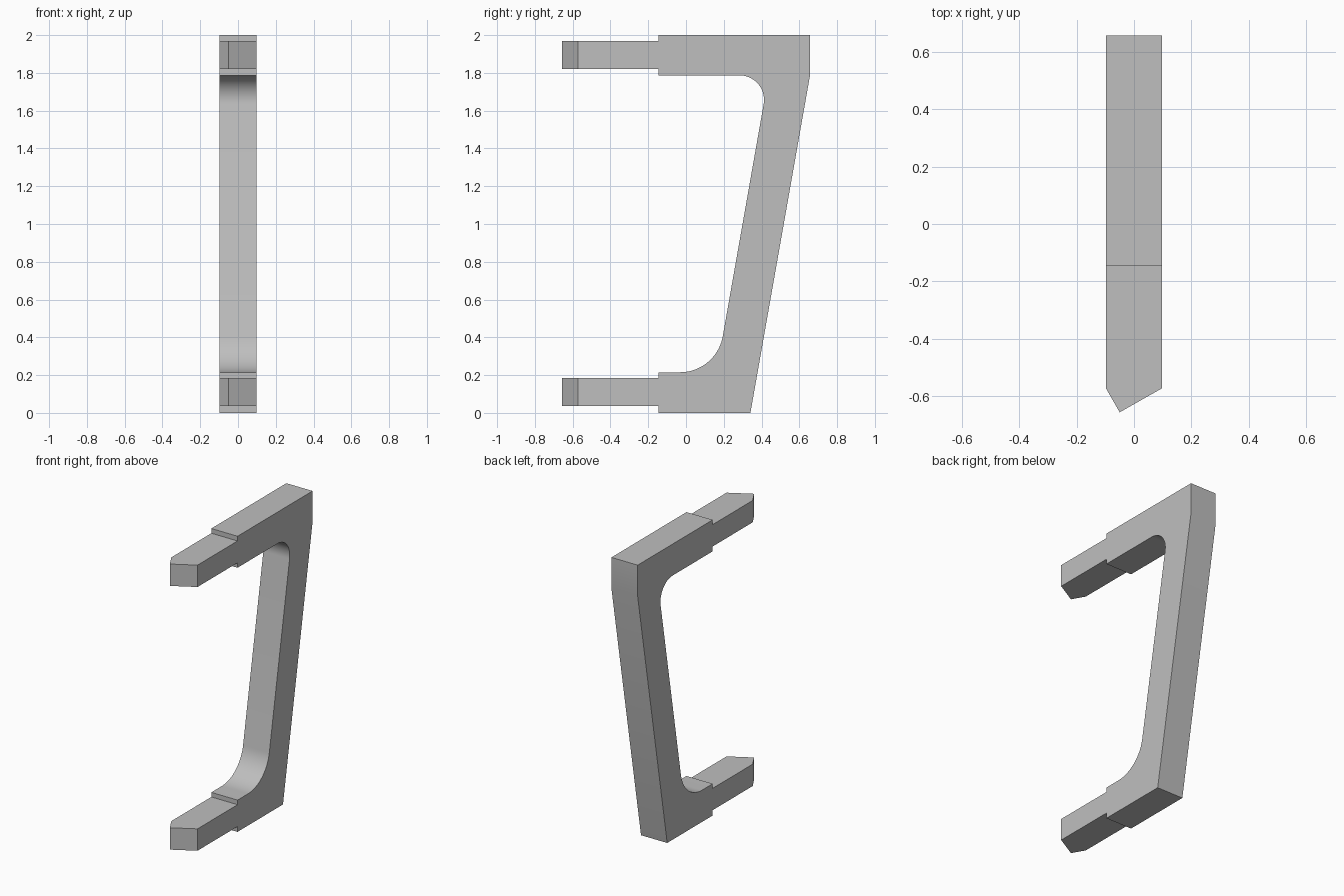
import bpy
import bmesh
import math
from mathutils import Vector

cube = bpy.data.objects.get("Cube")
if cube:
    bpy.data.objects.remove(cube, do_unlink=True)

HALF_WIDTH = 0.098
FRONT = -0.145

grey = bpy.data.materials.new("plain grey")
grey.use_nodes = True
colour = (0.52, 0.52, 0.52, 1)
grey.diffuse_color = colour
grey.node_tree.nodes["Principled BSDF"].inputs["Base Color"].default_value = colour


def fillet(before, corner, after, radius, steps=20):
    """Arc points that round the corner between two straight edges."""
    c = Vector(corner)
    u = (Vector(before) - c).normalized()
    v = (Vector(after) - c).normalized()
    half = u.angle(v) / 2
    centre = c + (u + v).normalized() * radius / math.sin(half)
    start = c + u * radius / math.tan(half) - centre
    end = c + v * radius / math.tan(half) - centre
    total = start.angle(end)
    return [centre + (start * math.sin(total * (1 - i / steps))
                      + end * math.sin(total * i / steps)) / math.sin(total)
            for i in range(steps + 1)]


def extrude(name, points, offset):
    """Close a 3D outline and push it along the offset."""
    bm = bmesh.new()
    face = bm.faces.new([bm.verts.new(p) for p in points])
    result = bmesh.ops.extrude_face_region(bm, geom=[face], use_keep_orig=True)
    moved = [g for g in result["geom"] if isinstance(g, bmesh.types.BMVert)]
    bmesh.ops.translate(bm, verts=moved, vec=offset)
    bmesh.ops.recalc_face_normals(bm, faces=bm.faces)
    mesh = bpy.data.meshes.new(name)
    bm.to_mesh(mesh)
    bm.free()
    mesh.materials.append(grey)
    obj = bpy.data.objects.new(name, mesh)
    bpy.context.collection.objects.link(obj)
    return obj


# Slanted grip with both arms, as one side profile (y, z)
top_front, low_front = (FRONT, 1.787), (FRONT, 0.215)
top_inner, low_inner = (0.438, 1.787), (0.161, 0.215)
profile = [(FRONT, 0), (0.341, 0), (0.657, 1.79), (0.657, 2), (FRONT, 2), top_front]
profile += fillet(top_front, top_inner, low_inner, 0.13)
profile += fillet(top_inner, low_inner, low_front, 0.23)
profile.append(low_front)
handle = extrude("handle_body", [(-HALF_WIDTH, y, z) for y, z in profile],
                 (2 * HALF_WIDTH, 0, 0))
bpy.context.view_layer.objects.active = handle
handle.select_set(True)
bpy.ops.object.shade_smooth_by_angle(angle=math.radians(25))
handle.select_set(False)

# Prongs with an off-centre point, as a plan outline (x, y)
plan = [(-HALF_WIDTH, FRONT), (-HALF_WIDTH, -0.573), (-0.05, -0.657),
        (HALF_WIDTH, -0.573), (HALF_WIDTH, FRONT)]
for name, low in (("lower_prong", 0.036), ("upper_prong", 1.82)):
    extrude(name, [(x, y, low) for x, y in plan], (0, 0, 0.148))
